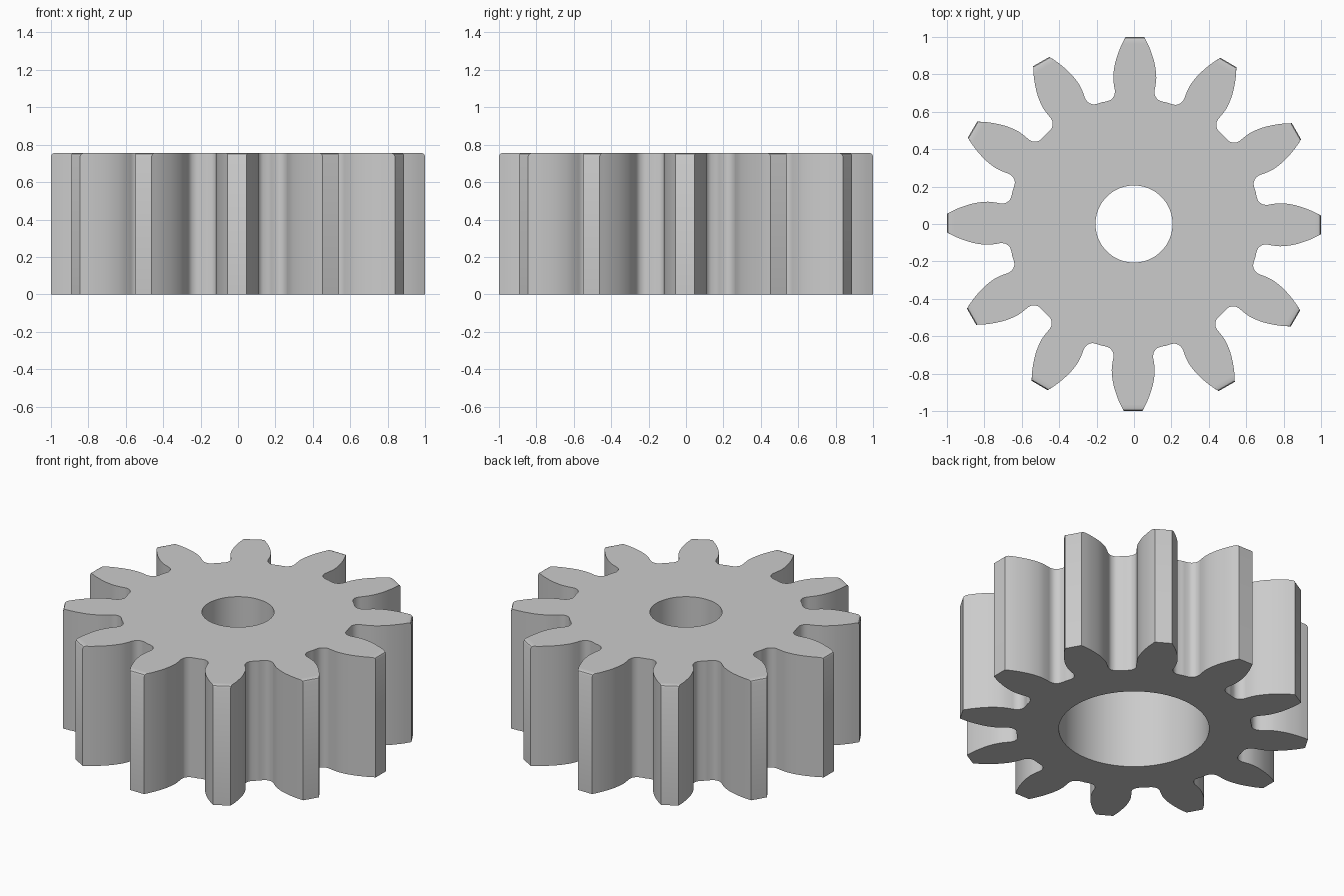
import bpy, bmesh, math
from mathutils import Vector, Matrix

cube = bpy.data.objects.get("Cube")
if cube:
    bpy.data.objects.remove(cube, do_unlink=True)

TEETH = 12
HEIGHT = 0.755
TURN = math.radians(-0.3)
BORE_R, RECESS_R, RECESS_DEPTH = 0.206, 0.43, 0.53

# Half of one tooth, tip corner down to the middle of the gap
FLANK = [(0.05, 1.0), (0.077, 0.945), (0.1, 0.88), (0.111, 0.83), (0.115, 0.78),
         (0.11, 0.735), (0.106, 0.71), (0.11, 0.685), (0.127, 0.664), (0.15, 0.655),
         (0.174, 0.65)]


def smooth_path(points, steps=3):
    """Catmull-Rom interpolation through the points."""
    p = [Vector(q) for q in points]
    p = [2 * p[0] - p[1]] + p + [2 * p[-1] - p[-2]]
    out = []
    for a, b, c, d in zip(p, p[1:], p[2:], p[3:]):
        for i in range(steps):
            t = i / steps
            out.append(0.5 * (2 * b + (c - a) * t + (2 * a - 5 * b + 4 * c - d) * t ** 2
                              + (3 * b - a - 3 * c + d) * t ** 3))
    return out + [p[-2]]


def gear_outline(tip):
    """Closed outline with the teeth cut back to the given tip radius."""
    side = smooth_path(FLANK)
    side[0] = Vector((side[0].x + 0.45 * (1 - tip), tip))
    # Drop the shared gap point from the mirrored side
    tooth = [Vector((-v.x, v.y)) for v in reversed(side[:-1])] + side
    outline = []
    for k in range(TEETH):
        rot = Matrix.Rotation(TURN - k * math.tau / TEETH, 2)
        outline += [rot @ v for v in tooth]
    return outline


def circle(radius, count=96):
    return [Vector((radius * math.cos(math.tau * i / count),
                    radius * math.sin(math.tau * i / count))) for i in range(count)]


bm = bmesh.new()


def ring(points, z):
    return [bm.verts.new((p.x, p.y, z)) for p in points]


def wall(a, b):
    for i in range(len(a)):
        j = (i + 1) % len(a)
        bm.faces.new((a[i], a[j], b[j], b[i]))


def cap(outer, inner):
    edges = []
    for loop in (outer, inner):
        for i, v in enumerate(loop):
            w = loop[(i + 1) % len(loop)]
            edges.append(bm.edges.get((v, w)) or bm.edges.new((v, w)))
    bmesh.ops.triangle_fill(bm, edges=edges, use_beauty=True)


# Toothed outer wall with softened upper tips
outer = [ring(gear_outline(tip), z) for tip, z in
         ((1.0, 0), (1.0, HEIGHT - 0.016), (0.995, HEIGHT - 0.005), (0.984, HEIGHT))]
for low, high in zip(outer, outer[1:]):
    wall(low, high)

# Shaft bore above, wide recess below
bore_top, bore_low = ring(circle(BORE_R), HEIGHT), ring(circle(BORE_R), RECESS_DEPTH)
recess_top, recess_low = ring(circle(RECESS_R), RECESS_DEPTH), ring(circle(RECESS_R), 0)
wall(bore_top, bore_low)
wall(bore_low, recess_top)
wall(recess_top, recess_low)

# Top and bottom faces
cap(outer[-1], bore_top)
cap(outer[0], recess_low)
bmesh.ops.recalc_face_normals(bm, faces=bm.faces[:])

mesh = bpy.data.meshes.new("spur_gear")
bm.to_mesh(mesh)
bm.free()
gear = bpy.data.objects.new("spur_gear", mesh)
bpy.context.collection.objects.link(gear)

# Plain grey
grey = bpy.data.materials.new("light_grey")
grey.use_nodes = True
colour = (0.6, 0.6, 0.6, 1)
grey.diffuse_color = colour
grey.node_tree.nodes["Principled BSDF"].inputs["Base Color"].default_value = colour
mesh.materials.append(grey)

bpy.ops.object.select_all(action='DESELECT')
gear.select_set(True)
bpy.context.view_layer.objects.active = gear
bpy.ops.object.shade_smooth_by_angle(angle=math.radians(30))
